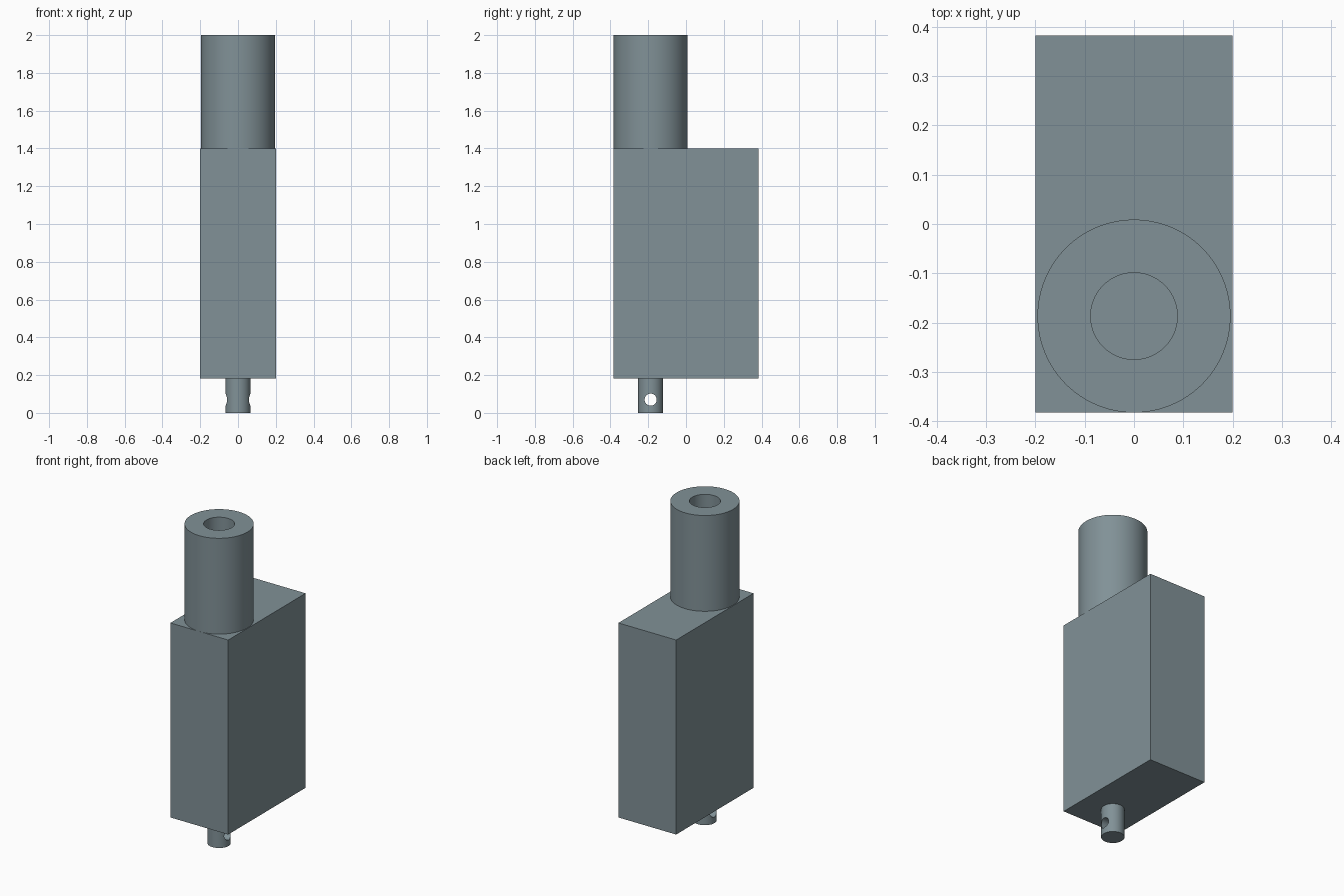
import bpy
import bmesh
import math

if "Cube" in bpy.data.objects:
    bpy.data.objects.remove(bpy.data.objects["Cube"])

AXIS_Y = -0.187   # shared axis of tube and rod
BODY_BOTTOM, BODY_TOP, TOP = 0.182, 1.4, 2.0

# Blue-grey metal
metal = bpy.data.materials.new("blue_grey_metal")
metal.diffuse_color = (0.22, 0.285, 0.31, 1)
metal.use_nodes = True
metal.node_tree.nodes["Principled BSDF"].inputs["Base Color"].default_value = metal.diffuse_color


def smooth(obj):
    bpy.ops.object.select_all(action='DESELECT')
    obj.select_set(True)
    bpy.context.view_layer.objects.active = obj
    bpy.ops.object.shade_smooth_by_angle(angle=math.radians(30))


def cylinder(name, radius, z0, z1, sides=64):
    bpy.ops.mesh.primitive_cylinder_add(
        vertices=sides, radius=radius, depth=z1 - z0,
        location=(0, AXIS_Y, (z0 + z1) / 2))
    obj = bpy.context.object
    obj.name = name
    return obj


def lathe(name, profile, location, sides=96):
    bm = bmesh.new()
    verts = [bm.verts.new((r, 0, z)) for r, z in profile]
    edges = [bm.edges.new(pair) for pair in zip(verts, verts[1:])]
    bmesh.ops.spin(bm, geom=verts + edges, cent=(0, 0, 0), axis=(0, 0, 1),
                   angle=math.tau, steps=sides, use_duplicate=False)
    bmesh.ops.remove_doubles(bm, verts=bm.verts, dist=1e-5)
    bmesh.ops.recalc_face_normals(bm, faces=bm.faces)
    mesh = bpy.data.meshes.new(name)
    bm.to_mesh(mesh)
    bm.free()
    obj = bpy.data.objects.new(name, mesh)
    obj.location = location
    bpy.context.collection.objects.link(obj)
    return obj


# Rectangular housing
bpy.ops.mesh.primitive_cube_add(
    size=1, location=(0, 0, (BODY_BOTTOM + BODY_TOP) / 2))
body = bpy.context.object
body.name = "housing"
body.scale = (0.4, 0.766, BODY_TOP - BODY_BOTTOM)
bpy.ops.object.transform_apply(location=False, rotation=False, scale=True)

# Upper tube with a bore reaching down to the housing
height = TOP - BODY_TOP
outer, bore = 0.196, 0.088
tube = lathe("upper_tube",
             [(outer, 0), (outer, height), (bore, height), (bore, 0), (outer, 0)],
             (0, AXIS_Y, BODY_TOP))
smooth(tube)

# Lower rod end with a cross hole for a pin
rod = cylinder("rod_end", 0.066, 0, BODY_BOTTOM)
bpy.ops.mesh.primitive_cylinder_add(
    vertices=48, radius=0.032, depth=0.3,
    location=(0, AXIS_Y, 0.07), rotation=(0, math.pi / 2, 0))
cutter = bpy.context.object
cutter.name = "pin_hole_cutter"
cutter.hide_render = True

cut = rod.modifiers.new("pin_hole", 'BOOLEAN')
cut.operation = 'DIFFERENCE'
cut.solver = 'EXACT'
cut.object = cutter
bpy.context.view_layer.objects.active = rod
bpy.ops.object.modifier_apply(modifier=cut.name)
bpy.data.objects.remove(cutter, do_unlink=True)
smooth(rod)

for part in (body, tube, rod):
    part.data.materials.clear()
    part.data.materials.append(metal)
